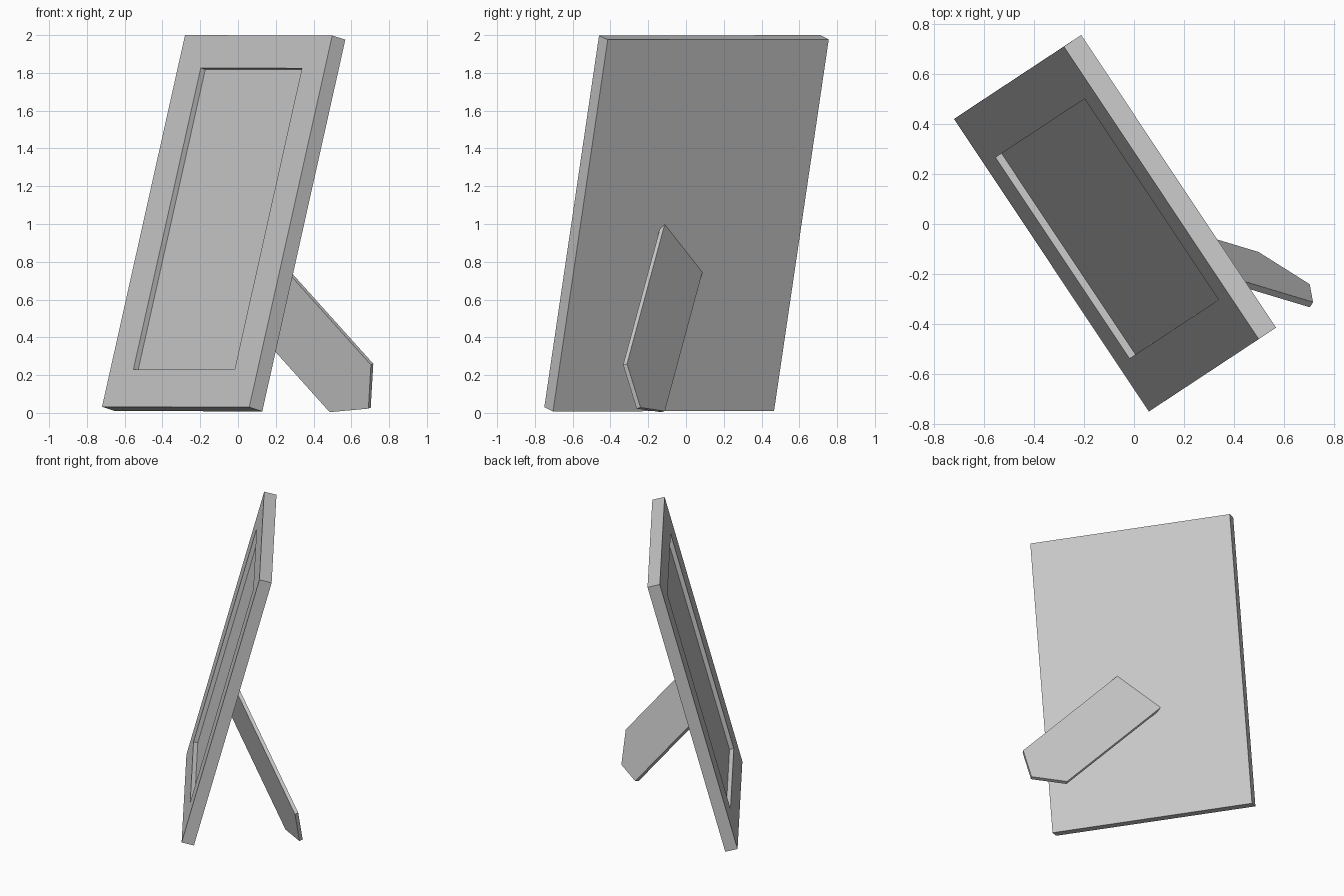
import bpy, bmesh
from mathutils import Matrix, Vector

cube = bpy.data.objects.get("Cube")
if cube:
    bpy.data.objects.remove(cube, do_unlink=True)

grey = bpy.data.materials.new("plain grey")
grey.use_nodes = True
grey.diffuse_color = (0.6, 0.6, 0.6, 1)
grey.node_tree.nodes["Principled BSDF"].inputs["Base Color"].default_value = (0.6, 0.6, 0.6, 1)


def placement(origin, across, up):
    """Frame with x across, y towards the back and z along the part."""
    z = Vector(up).normalized()
    y = z.cross(Vector(across)).normalized()
    x = y.cross(z)
    m = Matrix((x, y, z)).transposed().to_4x4()
    m.translation = Vector(origin)
    return m


def slab(bm, outline, y0, y1):
    """Extrude an x-z outline from y0 to y1; returns the face at y0."""
    face = bm.faces.new([bm.verts.new((x, y0, z)) for x, z in outline])
    ext = bmesh.ops.extrude_face_region(bm, geom=[face], use_keep_orig=True)
    moved = [v for v in ext["geom"] if isinstance(v, bmesh.types.BMVert)]
    bmesh.ops.translate(bm, verts=moved, vec=(0, y1 - y0, 0))
    bmesh.ops.recalc_face_normals(bm, faces=bm.faces)
    return face


def finish(name, bm, matrix):
    bmesh.ops.recalc_face_normals(bm, faces=bm.faces)
    mesh = bpy.data.meshes.new(name)
    bm.to_mesh(mesh)
    bm.free()
    mesh.materials.append(grey)
    obj = bpy.data.objects.new(name, mesh)
    obj.matrix_world = matrix
    bpy.context.collection.objects.link(obj)


# Leaning picture frame with a shallow recess in its front
width, height, thick, depth = 1.406, 2.037, 0.086, 0.03
side, bottom, top = 0.22, 0.205, 0.18
bm = bmesh.new()
front = slab(bm, [(0, 0), (width, 0), (width, height), (0, height)], 0, thick)
bmesh.ops.inset_individual(bm, faces=[front], thickness=0.1)
for v in front.verts:
    v.co.x = side if v.co.x < width / 2 else width - side
    v.co.z = bottom if v.co.z < height / 2 else height - top
floor = bmesh.ops.extrude_discrete_faces(bm, faces=[front])["faces"][0]
bmesh.ops.translate(bm, verts=floor.verts, vec=(0, depth, 0))
finish("picture_frame", bm, placement((-0.72, 0.42, 0.032), (0.78, -1.17, 0), (0.44, 0.29, 1.97)))

# Pointed support leg behind the frame
half, length, tip = 0.194, 1.015, 1.161
bm = bmesh.new()
slab(bm, [(-half, 0), (half, 0), (half, -length), (0, -tip), (-half, -length)], 0, -0.025)
finish("support_leg", bm, placement((-0.058, -0.012, 0.875), (0.554, -0.515, 0.657), (-0.655, 0.197, 0.729)))
